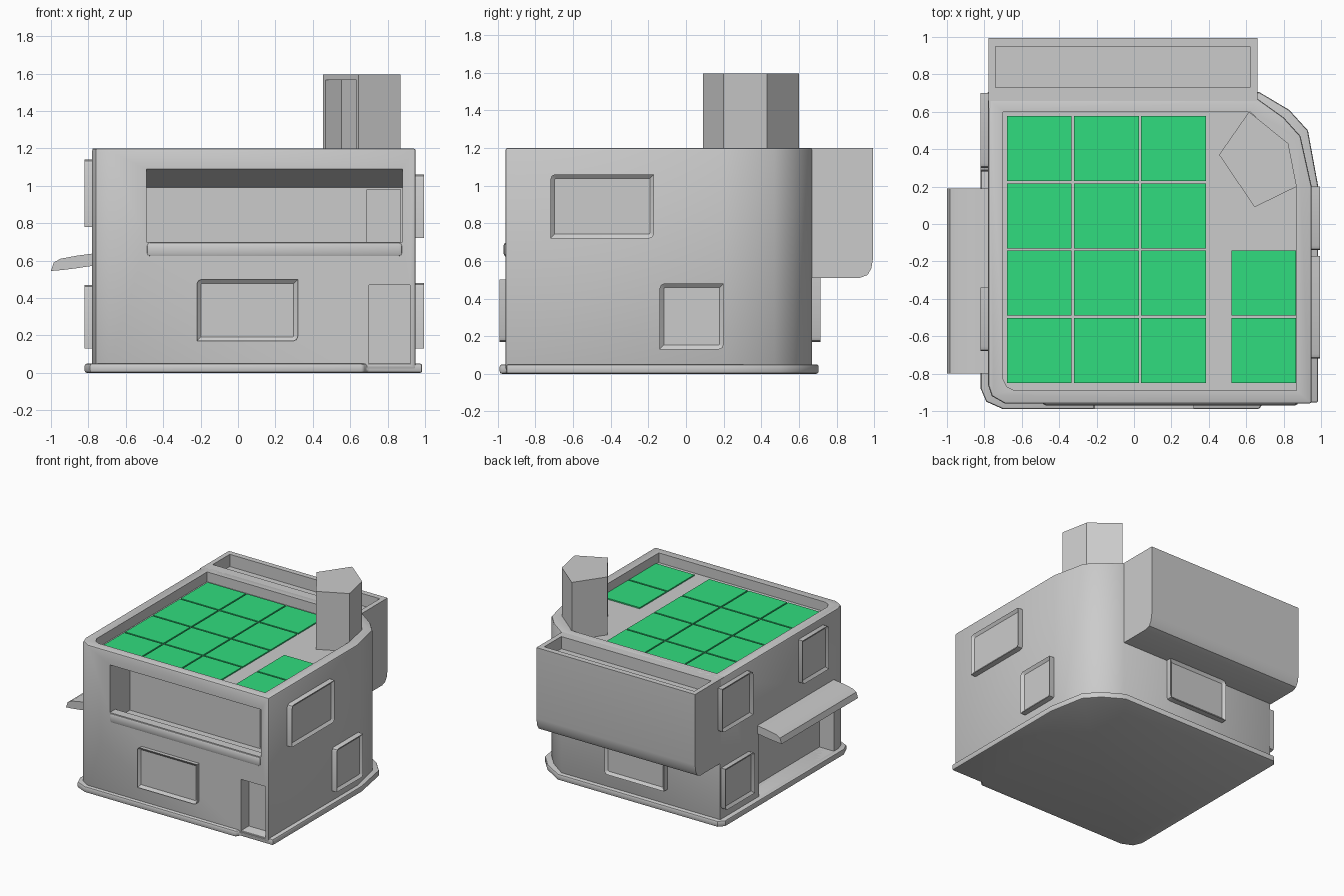
import bpy, bmesh
from mathutils import Vector

if "Cube" in bpy.data.objects:
    bpy.data.objects.remove(bpy.data.objects["Cube"])

AX = {'x': 0, 'y': 1, 'z': 2}


def prism(name, pts, axis, a, b, inset=None, bevel=0, segs=2):
    """Extrude a 2D outline along an axis from a to b; optional sunken panel on the b cap."""
    def place(p, h):
        c = list(p)
        c.insert(AX[axis], h)
        return Vector(c)
    bm = bmesh.new()
    lo = [bm.verts.new(place(p, a)) for p in pts]
    hi = [bm.verts.new(place(p, b)) for p in pts]
    bm.faces.new(lo)
    cap = bm.faces.new(hi)
    n = len(pts)
    for i in range(n):
        j = (i + 1) % n
        bm.faces.new((lo[i], lo[j], hi[j], hi[i]))
    bmesh.ops.recalc_face_normals(bm, faces=bm.faces)
    if inset:
        bmesh.ops.inset_region(bm, faces=[cap], thickness=inset[0], use_even_offset=True)
        move = Vector((0, 0, 0))
        move[AX[axis]] = -inset[1] if b > a else inset[1]
        bmesh.ops.translate(bm, verts=cap.verts, vec=move)
    me = bpy.data.meshes.new(name)
    bm.to_mesh(me)
    bm.free()
    ob = bpy.data.objects.new(name, me)
    bpy.context.collection.objects.link(ob)
    if bevel:
        m = ob.modifiers.new("Bevel", 'BEVEL')
        m.width, m.segments, m.limit_method = bevel, segs, 'ANGLE'
        m.angle_limit = 0.9
        apply(ob, m)
    return ob


def apply(ob, m):
    bpy.context.view_layer.objects.active = ob
    bpy.ops.object.modifier_apply(modifier=m.name)


def rect(u0, u1, v0, v1):
    return [(u0, v0), (u1, v0), (u1, v1), (u0, v1)]


def cut(ob, *args):
    c = prism("cutter", *args)
    c.hide_render = True
    m = ob.modifiers.new("Cut", 'BOOLEAN')
    m.operation, m.solver, m.object = 'DIFFERENCE', 'EXACT', c
    apply(ob, m)
    bpy.data.objects.remove(c)


# main walls, with large cut corner at the back right
wall = prism("building_walls",
             [(-0.78, -0.86), (-0.76, -0.92), (-0.69, -0.96), (0.95, -0.96), (0.95, 0.2),
              (0.89, 0.47), (0.8, 0.57), (0.66, 0.67), (-0.78, 0.67)],
             'z', 0.02, 1.2, None, 0.012)
# roof recess inside the parapet
cut(wall, [(-0.70, -0.83), (-0.68, -0.87), (-0.64, -0.89), (0.87, -0.89), (0.87, 0.2),
           (0.82, 0.42), (0.62, 0.6), (-0.70, 0.6)], 'z', 1.12, 1.4)
# balcony with sloping ceiling and a rail left standing in front
cut(wall, [(-1.1, 0.70), (-0.89, 0.70), (-0.89, 0.62), (-0.70, 0.62), (-0.70, 0.99),
           (-0.96, 1.09), (-1.1, 1.09)], 'x', -0.49, 0.88)
# balcony door, street door, side bay
cut(wall, rect(0.69, 0.87, 0.63, 0.98), 'y', -0.75, -0.66)
cut(wall, rect(0.70, 0.92, 0.04, 0.47), 'y', -1.1, -0.86)
cut(wall, rect(-0.80, 0.17, 0.05, 0.57), 'x', -1.1, -0.65)

# rounded balcony rail cap
prism("balcony_rail", rect(-0.49, 0.88, 0.62, 0.70), 'y', -0.97, -0.885, None, 0.02)

# ground plinth, stepped back at the street door
prism("plinth",
      [(-0.82, -0.88), (-0.79, -0.95), (-0.70, -0.99), (0.67, -0.99), (0.69, -0.955),
       (0.985, -0.955), (0.985, 0.2), (0.93, 0.5), (0.83, 0.61), (0.67, 0.705),
       (-0.78, 0.705), (-0.82, 0.66)], 'z', 0, 0.05, None, 0.012)

# overhanging upper storey at the back, with trough in its top
back = prism("rear_overhang",
             [(0.62, 0.51), (0.925, 0.51), (0.965, 0.525), (0.985, 0.56), (0.995, 0.62),
              (0.995, 1.2), (0.62, 1.2)], 'x', -0.779, 0.66)
cut(back, rect(-0.74, 0.62, 0.73, 0.95), 'z', 1.10, 1.4)

# five-sided stair tower on the roof with a recessed doorway
tower = prism("stair_tower",
              [(0.455, 0.37), (0.645, 0.09), (0.87, 0.2), (0.825, 0.43), (0.615, 0.6)],
              'z', 1.10, 1.595)
cut(tower, [(0.43, 0.325), (0.594, 0.077), (0.717, 0.162), (0.554, 0.408)], 'z', 1.12, 1.565)

# curved awning over the side bay
prism("awning", [(-0.76, 0.64), (-0.86, 0.627), (-0.95, 0.61), (-0.985, 0.59), (-1.0, 0.545),
                 (-0.94, 0.55), (-0.86, 0.56), (-0.76, 0.575)], 'y', -0.8, 0.19)


# framed windows: two opposite corners clipped
def window(name, axis, a, b, u0, u1, v0, v1):
    k = 0.025
    pts = [(u0, v0), (u1 - k, v0), (u1 - k * .3, v0 + k * .3), (u1, v0 + k), (u1, v1),
           (u0 + k, v1), (u0 + k * .3, v1 - k * .3), (u0, v1 - k)]
    prism(name, pts, axis, a, b, (0.022, 0.018))


window("front_window", 'y', -0.94, -0.99, -0.22, 0.32, 0.17, 0.50)
window("rear_window", 'y', 0.65, 0.715, -0.30, 0.24, 0.17, 0.51)
window("right_upper_window", 'x', 0.93, 0.995, -0.72, -0.17, 0.72, 1.06)
window("right_lower_window", 'x', 0.93, 0.995, -0.14, 0.20, 0.13, 0.48)
window("left_upper_rear_window", 'x', -0.76, -0.82, 0.30, 0.70, 0.78, 1.14)
window("left_lower_rear_window", 'x', -0.76, -0.82, 0.28, 0.66, 0.13, 0.47)
window("left_upper_front_window", 'x', -0.76, -0.82, -0.68, -0.34, 0.78, 1.14)

# green roof panels
green = bpy.data.materials.new("green_panel")
green.diffuse_color = (0.03, 0.72, 0.21, 1)
green.use_nodes = True
green.node_tree.nodes["Principled BSDF"].inputs["Base Color"].default_value = green.diffuse_color
cells = [(-0.68 + 0.359 * i, -0.85 + 0.36 * j) for i in range(3) for j in range(4)]
cells += [(0.52, -0.85 + 0.36 * j) for j in range(2)]
for x, y in cells:
    p = prism("roof_panel", rect(x, x + 0.347, y, y + 0.347), 'z', 1.115, 1.13)
    p.data.materials.append(green)

# smooth shading with sharp edges kept
for ob in bpy.context.scene.objects:
    ob.select_set(True)
bpy.context.view_layer.objects.active = wall
bpy.ops.object.shade_smooth_by_angle(angle=0.6)
